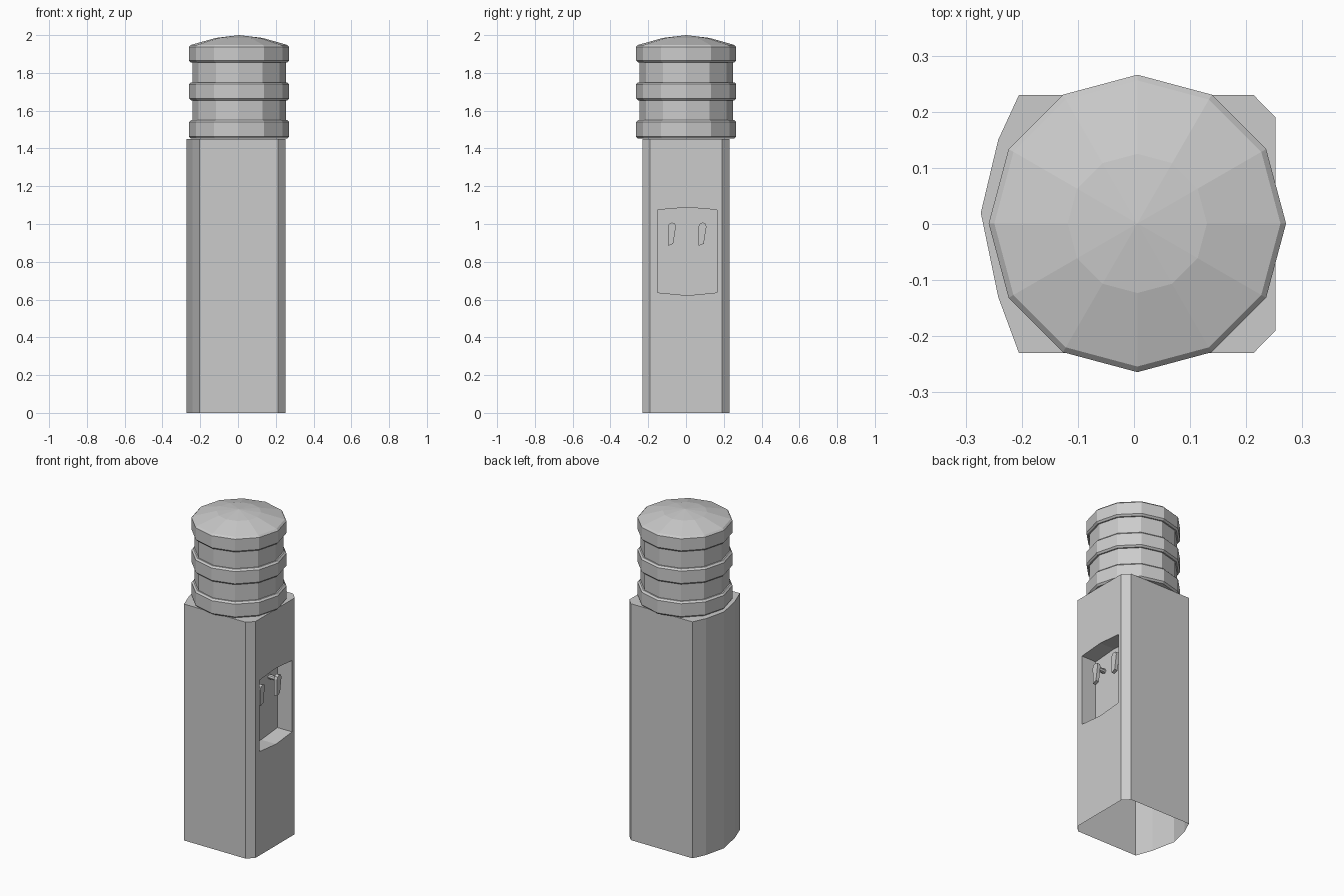
import bpy, bmesh, math

if "Cube" in bpy.data.objects:
    bpy.data.objects.remove(bpy.data.objects["Cube"])


def finish(name, bm):
    bmesh.ops.recalc_face_normals(bm, faces=bm.faces)
    me = bpy.data.meshes.new(name)
    bm.to_mesh(me)
    bm.free()
    ob = bpy.data.objects.new(name, me)
    bpy.context.collection.objects.link(ob)
    return ob


def bridge(bm, a, b, closed=True):
    n = len(a)
    for i in range(n if closed else n - 1):
        j = (i + 1) % n
        bm.faces.new((a[i], a[j], b[j], b[i]))


# Cabinet: open-bottomed shell, bowed at the back, with a recessed dispensing niche
H, XF, XB = 1.45, 0.252, 0.152
plan = [(XF, 0.19), (0.213, 0.23), (-0.205, 0.23), (-0.242, 0.15), (-0.273, 0.02),
        (-0.242, -0.13), (-0.205, -0.23), (0.213, -0.23), (XF, -0.19)]
bm = bmesh.new()
low = [bm.verts.new((x, y, 0)) for x, y in plan]
top = [bm.verts.new((x, y, H)) for x, y in plan]
bridge(bm, low, top, closed=False)
bm.faces.new(top)
niche = [(-0.15, 0.637), (0.008, 0.622), (0.165, 0.637),
         (0.165, 1.075), (0.008, 1.088), (-0.15, 1.075)]
rim = [bm.verts.new((XF, y, z)) for y, z in niche]
back = [bm.verts.new((XB, y, z)) for y, z in niche]
bl, bmid, br, tr, tmid, tl = rim
a, b, c, d = low[-1], low[0], top[0], top[-1]
for f in ((a, b, br, bmid, bl), (b, c, tr, br), (c, d, tl, tmid, tr), (d, a, bl, tl)):
    bm.faces.new(f)
bridge(bm, rim, back)
bm.faces.new(back)
finish("cabinet", bm)

# Bottle: twelve-sided lathe with three raised bands and a shallow dome
R, r, ch = 0.265, 0.247, 0.010
profile = [(0.18, 1.452)]
for z0, z1 in ((1.452, 1.55), (1.655, 1.75), (1.855, 1.948)):
    if z0 > 1.5:
        profile.append((r, z0))
    profile += [(R - ch, z0), (R, z0 + ch), (R, z1 - ch), (R - ch, z1)]
    if z1 < 1.9:
        profile.append((r, z1))
profile.append((0.124, 1.985))
bm = bmesh.new()
N, CX, CY = 12, 0.006, 0.001
rings = [[bm.verts.new((CX + q * math.cos(math.tau * i / N),
                        CY + q * math.sin(math.tau * i / N), z)) for i in range(N)]
         for q, z in profile]
for lo, hi in zip(rings, rings[1:]):
    bridge(bm, lo, hi)
tip = bm.verts.new((CX, CY, 2.0))
for i in range(N):
    bm.faces.new((rings[-1][i], rings[-1][(i + 1) % N], tip))
finish("bottle", bm)

# Taps: a stem from the niche wall and a flat tapered lever
lever = [(-0.020, 0.885), (0.007, 0.895), (0.021, 0.985), (0.017, 1.003),
         (0.0, 1.008), (-0.015, 1.0), (-0.021, 0.985)]
for side, y0 in (("left", -0.075), ("right", 0.087)):
    bm = bmesh.new()
    lo = [bm.verts.new((0.198, y0 + y, z)) for y, z in lever]
    hi = [bm.verts.new((0.219, y0 + y, z)) for y, z in lever]
    bridge(bm, lo, hi)
    bm.faces.new(lo)
    bm.faces.new(hi)
    stem = [[bm.verts.new((x, y0 + 0.014 * math.cos(math.tau * i / 8),
                           0.98 + 0.014 * math.sin(math.tau * i / 8))) for i in range(8)]
            for x in (XB - 0.005, 0.2)]
    bridge(bm, *stem)
    finish("tap_" + side, bm)
